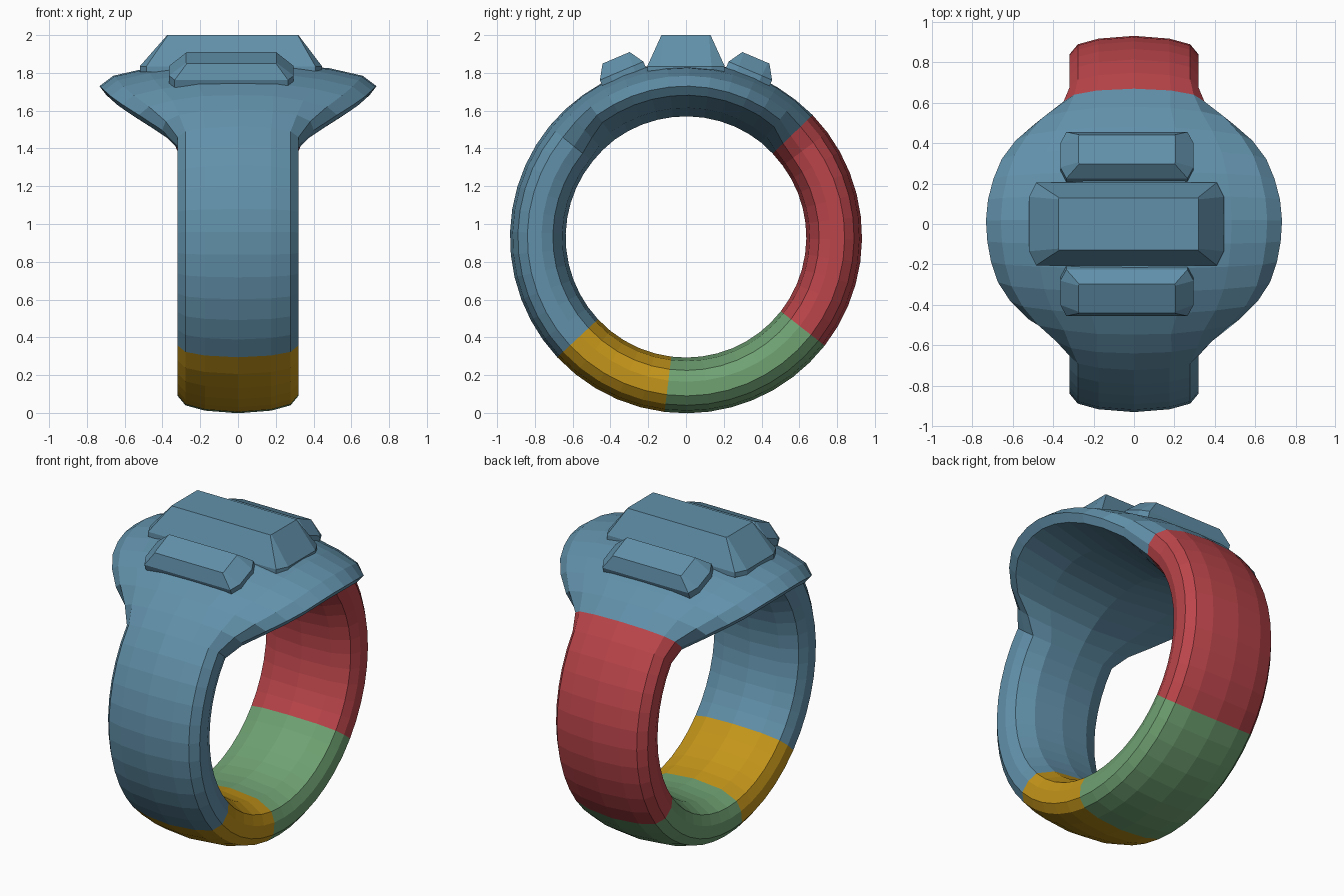
import bpy, bmesh
from math import sin, cos, radians

if "Cube" in bpy.data.objects:
    bpy.data.objects.remove(bpy.data.objects["Cube"])

CZ = 0.93      # height of the ring centre
TOP_Z = 1.842  # the head is slightly flattened here
BAND_W, HEAD_W = 0.32, 0.735


def material(name, rgb):
    m = bpy.data.materials.new(name)
    m.diffuse_color = (*rgb, 1)
    m.use_nodes = True
    m.node_tree.nodes["Principled BSDF"].inputs["Base Color"].default_value = m.diffuse_color
    return m


BLUE = material("blue", (0.12, 0.28, 0.40))
RED = material("red", (0.50, 0.06, 0.07))
GREEN = material("green", (0.16, 0.36, 0.17))
GOLD = material("gold", (0.55, 0.30, 0.01))

# half cross-sections: (fraction of half width, radius), outer centre to inner centre
BAND = [(0, .932), (.55, .918), (.87, .89), (1, .84), (1, .765), (.92, .705), (.6, .655), (0, .637)]
HEAD = [(0, .93), (.35, .925), (.66, .895), (.9, .855), (1, .80), (.95, .752), (.55, .685), (0, .64)]
# half width against angle from the top
WIDTH = [(0, .735), (11, .72), (22, .67), (30, .60), (38, .50), (43, .41), (48, .32), (180, .32)]


def half_width(deg):
    a = abs((deg + 180) % 360 - 180)
    for (a0, w0), (a1, w1) in zip(WIDTH, WIDTH[1:]):
        if a <= a1:
            return w0 + (w1 - w0) * (a - a0) / (a1 - a0)
    return BAND_W


def section(deg):
    w = half_width(deg)
    b = min(1, (w - BAND_W) / (0.45 * (HEAD_W - BAND_W)))
    half = [((f0 + (f1 - f0) * b) * w, r0 + (r1 - r0) * b)
            for (f0, r0), (f1, r1) in zip(BAND, HEAD)]
    loop = half + [(-x, r) for x, r in half[-2:0:-1]]
    t = radians(deg)
    return [(x, r * sin(t), min(TOP_Z, CZ + r * cos(t))) for x, r in loop]


def make_object(name, bm, mat):
    me = bpy.data.meshes.new(name)
    bm.to_mesh(me)
    bm.free()
    me.materials.append(mat)
    bpy.context.collection.objects.link(bpy.data.objects.new(name, me))


def arc(name, start, end, mat):
    bm = bmesh.new()
    n = max(2, round((end - start) / 7.5))
    rings = [[bm.verts.new(p) for p in section(start + (end - start) * i / n)] for i in range(n + 1)]
    for a, b in zip(rings, rings[1:]):
        for i in range(len(a)):
            j = (i + 1) % len(a)
            bm.faces.new((a[i], a[j], b[j], b[i]))
    make_object(name, bm, mat)


def gem(name, y, z, tilt, base, top, height, sink):
    """Bevelled bar; base and top are (x min, x max, half depth, corner cut)."""
    bm = bmesh.new()
    t = radians(tilt)

    def ring(spec, h):
        x0, x1, d, c = spec
        pts = [(x0 + c, -d), (x1 - c, -d), (x1, -d + 2 * c), (x1, d - 2 * c),
               (x1 - c, d), (x0 + c, d), (x0, d - 2 * c), (x0, -d + 2 * c)]
        return [bm.verts.new((px, y + v * cos(t) + h * sin(t), z - v * sin(t) + h * cos(t)))
                for px, v in pts]

    rings = [ring(base, -height - sink), ring(base, -height), ring(top, 0)]
    for a, b in zip(rings, rings[1:]):
        for i in range(8):
            j = (i + 1) % 8
            bm.faces.new((a[i], a[j], b[j], b[i]))
    bm.faces.new(rings[-1])
    bm.faces.new(rings[0][::-1])
    make_object(name, bm, BLUE)


# ring band split by colour; the blue arc carries the widened head
arc("head_and_front_band", -133, 46, BLUE)
arc("back_band", 46, 128, RED)
arc("lower_back_band", 128, 187, GREEN)
arc("lower_front_band", 187, 227, GOLD)

# three stepped bars on the head
gem("centre_bar", 0, 2.0, 0, (-.52, .445, .205, .035), (-.375, .32, .13, .004), .165, .03)
for name, s in (("back_bar", 1), ("front_bar", -1)):
    gem(name, s * .37, 1.88, s * 23, (-.365, .295, .125, .03), (-.275, .205, .078, .004), .075, .05)
